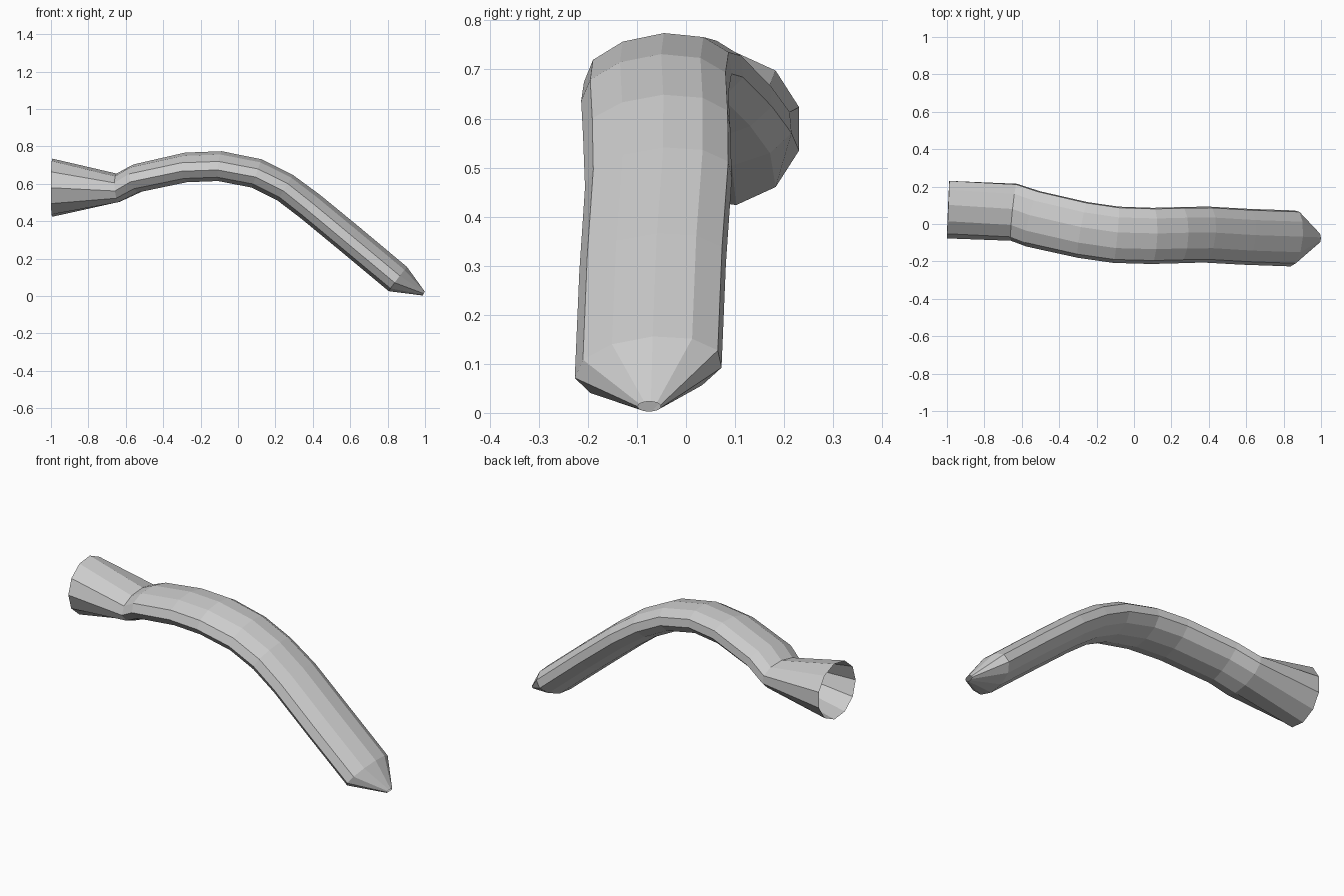
import bpy, bmesh, math
from mathutils import Vector

if "Cube" in bpy.data.objects:
    bpy.data.objects.remove(bpy.data.objects["Cube"])

SIDES = 11

# ring stations: centre x, y, z, half width, half thickness, roll
stations = [
    (-0.994, 0.080, 0.579, 0.157, 0.157, 0.00),   # round open mouth
    (-0.643, 0.065, 0.577, 0.156, 0.077, 0.10),   # pinched joint
    (-0.542, 0.030, 0.628, 0.155, 0.077, 0.12),
    (-0.275, -0.030, 0.687, 0.154, 0.079, 0.13),
    (-0.095, -0.056, 0.694, 0.154, 0.079, 0.13),
    (0.100, -0.062, 0.655, 0.153, 0.079, 0.13),
    (0.250, -0.058, 0.580, 0.153, 0.079, 0.14),
    (0.388, -0.055, 0.478, 0.153, 0.079, 0.15),
    (0.600, -0.067, 0.304, 0.153, 0.079, 0.15),
    (0.855, -0.076, 0.091, 0.153, 0.079, 0.16),
    (0.993, -0.075, 0.013, 0.024, 0.012, 0.00),   # narrow tip
]

centres = [Vector(s[:3]) for s in stations]
bm = bmesh.new()
rings = []

# one oval ring per station, square to the path
for i, (_, _, _, width, thick, roll) in enumerate(stations):
    ahead = centres[min(i + 1, len(centres) - 1)]
    behind = centres[max(i - 1, 0)]
    tangent = (ahead - behind).normalized()
    side = Vector((0, 0, 1)).cross(tangent).normalized()
    up = tangent.cross(side)
    u = side * math.cos(roll) + up * math.sin(roll)
    v = up * math.cos(roll) - side * math.sin(roll)
    ring = []
    for k in range(SIDES):
        a = math.pi + 2 * math.pi * k / SIDES
        ring.append(bm.verts.new(centres[i] + u * width * math.cos(a) + v * thick * math.sin(a)))
    rings.append(ring)

# skin between neighbouring rings; both ends stay open
for r0, r1 in zip(rings, rings[1:]):
    for k in range(SIDES):
        n = (k + 1) % SIDES
        bm.faces.new((r0[k], r0[n], r1[n], r1[k]))

bmesh.ops.recalc_face_normals(bm, faces=bm.faces)
mesh = bpy.data.meshes.new("curved_tube")
bm.to_mesh(mesh)
bm.free()
bpy.context.collection.objects.link(bpy.data.objects.new("curved_tube", mesh))
